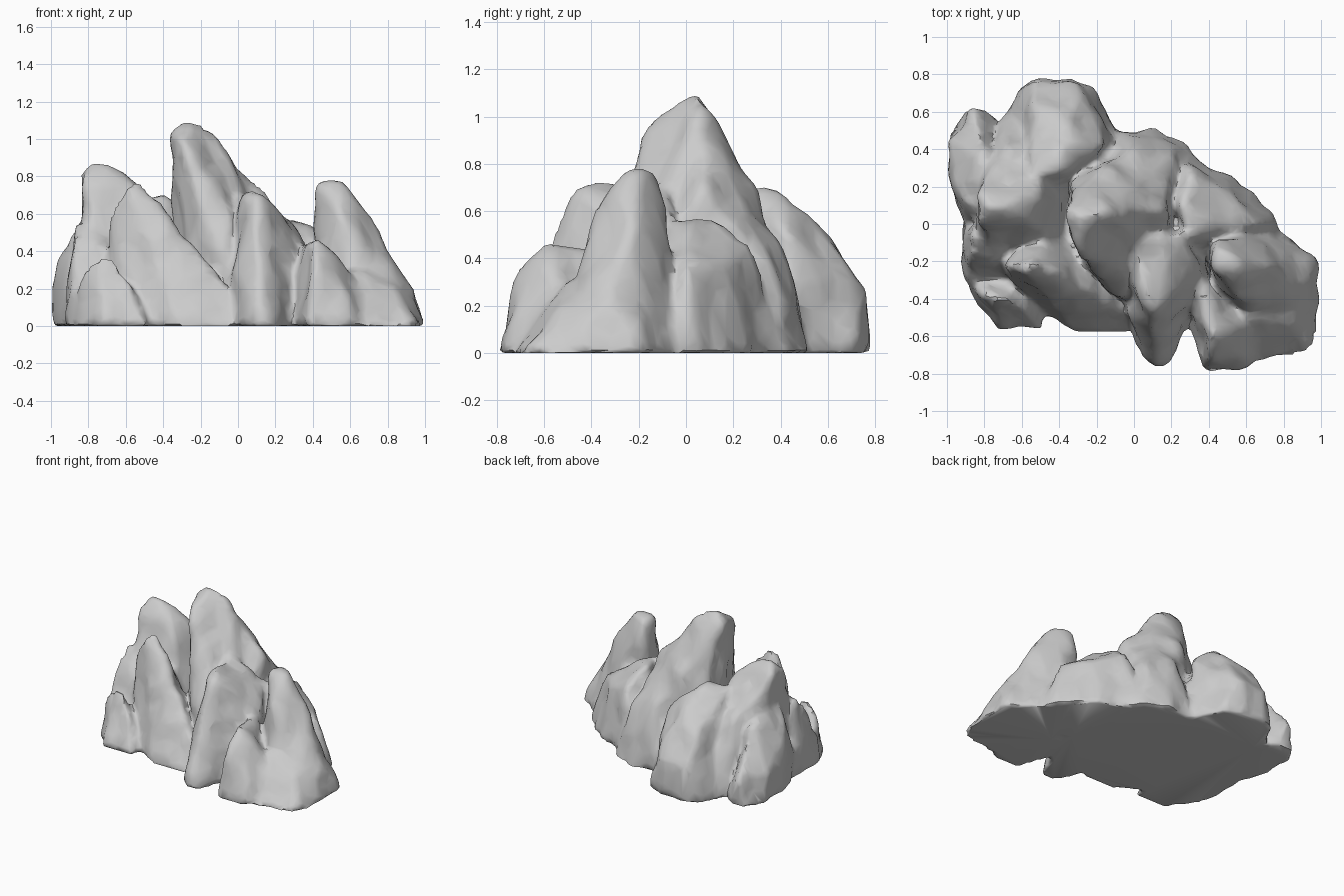
import bpy, bmesh
from mathutils import Vector, noise

default_cube = bpy.data.objects.get("Cube")
if default_cube:
    bpy.data.objects.remove(default_cube, do_unlink=True)

stone = bpy.data.materials.new("grey_stone")
stone.use_nodes = True
stone.diffuse_color = (.6, .6, .6, 1)
stone.node_tree.nodes["Principled BSDF"].inputs["Base Color"].default_value = (.6, .6, .6, 1)

rock = bmesh.new()


def crag(foot, crest):
    """Add one convex slab: a ground outline pulled up to its crest points."""
    points = [(x, y, 0) for x, y in foot] + list(crest)
    verts = [rock.verts.new(p) for p in points]
    hull = bmesh.ops.convex_hull(rock, input=verts)
    loose = {g for g in hull["geom_interior"] + hull["geom_unused"]
             if isinstance(g, bmesh.types.BMVert)}
    bmesh.ops.delete(rock, geom=list(loose), context="VERTS")


# low shoulder behind the right-hand spire
crag([(-.98, .48), (-.9, .61), (-.78, .6), (-.6, .3), (-.88, -.05), (-.96, .2)],
     [(-.92, .12, .45), (-.86, .1, .55), (-.8, .38, .5), (-.86, .6, .22), (-.99, .42, .2)])

# tall spire at the right-hand end
crag([(-.84, -.05), (-.8, .35), (-.68, .6), (-.5, .65), (-.3, .3), (-.3, -.2), (-.65, -.3)],
     [(-.83, .02, .82), (-.83, .15, .81), (-.76, .08, .88), (-.71, .09, .87), (-.58, .03, .77),
      (-.78, -.08, .6), (-.5, .2, .7), (-.68, .42, .5)])

# long slab running to the back
crag([(-.7, .5), (-.63, .71), (-.54, .77), (-.35, .77), (-.2, .71), (-.08, .46), (-.4, 0), (-.7, 0)],
     [(-.55, .25, .68), (-.4, .28, .68), (-.38, .42, .67), (-.52, .6, .46),
      (-.32, .6, .46), (-.53, .75, .26), (-.3, .76, .26), (-.16, .42, .5)])

# diagonal slab in front of the spire
crag([(-.73, -.22), (-.55, -.42), (-.3, -.58), (-.05, -.58), (.02, -.52), (-.1, -.2), (-.4, .1)],
     [(-.59, -.24, .75), (-.53, -.22, .76), (-.44, -.24, .67), (-.68, -.22, .59),
      (-.35, -.28, .56), (-.2, -.38, .36), (-.07, -.46, .22)])

# upright shoulder and low block at the front corner
crag([(-.92, -.2), (-.86, -.36), (-.6, -.4), (-.6, -.1), (-.9, 0)],
     [(-.88, -.16, .47), (-.85, -.06, .54), (-.7, -.15, .46)])
crag([(-.88, -.36), (-.72, -.57), (-.49, -.57), (-.46, -.42), (-.6, -.2), (-.85, -.2)],
     [(-.73, -.4, .37), (-.68, -.4, .37), (-.58, -.47, .25), (-.83, -.36, .26)])

# main summit and the broad slope behind it
crag([(-.28, .4), (-.1, .48), (.1, .5), (.28, .42), (.3, .1), (.3, -.3), (.1, -.5), (-.05, -.4), (-.28, -.15)],
     [(-.35, -.02, 1.02), (-.35, .08, 1.04), (-.28, .05, 1.1), (-.21, .05, 1.09), (-.35, .08, .62),
      (-.3, -.15, .98), (-.25, -.23, .77), (-.08, .08, .88), (0, .1, .78), (-.12, .24, .7),
      (.15, .08, .68), (0, .43, .38), (.22, .38, .32), (-.1, -.25, .68)])

# central front slab and the sloping face that joins it to the summit
crag([(-.04, -.5), (.05, -.72), (.12, -.77), (.19, -.75), (.27, -.52), (.4, -.3), (.3, 0), (0, -.2)],
     [(.05, -.42, .67), (.1, -.46, .7), (.17, -.42, .64), (.03, -.27, .67), (0, -.1, .72),
      (.25, -.05, .59), (.27, -.2, .56), (.36, -.25, .44), (.09, -.55, .53)])

# stepped slope on the far left-hand side
crag([(.2, .4), (.34, .32), (.53, .25), (.56, .1), (.72, .07), (.78, -.03), (.5, -.3), (.2, -.1)],
     [(.25, .1, .57), (.3, -.06, .56), (.41, .02, .52), (.3, .27, .45), (.5, .17, .35), (.65, 0, .36)])

# spire at the left-hand end and the shelf at its foot
crag([(.98, -.2), (.97, -.5), (.65, -.5), (.45, -.4), (.42, -.1), (.78, -.03)],
     [(.43, -.12, .75), (.53, -.18, .78), (.43, -.24, .75), (.56, -.24, .76), (.63, -.2, .68),
      (.73, -.22, .54), (.81, -.28, .38), (.44, -.2, .45), (.92, -.32, .21), (.54, -.38, .61),
      (.62, -.43, .42)])
crag([(.99, -.25), (.99, -.55), (.93, -.69), (.7, -.71), (.5, -.76), (.5, -.4)],
     [(.92, -.35, .2), (.75, -.46, .26), (.55, -.5, .3), (.6, -.66, .1), (.9, -.6, .08)])

# small front block and the valley floor behind it
crag([(.3, -.52), (.37, -.77), (.53, -.8), (.7, -.71), (.6, -.4), (.25, -.25)],
     [(.39, -.61, .44), (.43, -.6, .46), (.5, -.52, .4), (.41, -.71, .37), (.62, -.56, .27),
      (.34, -.3, .42)])

mesh = bpy.data.meshes.new("rock_formation")
rock.to_mesh(mesh)
rock.free()
formation = bpy.data.objects.new("rock_formation", mesh)
bpy.context.collection.objects.link(formation)

# fuse the slabs into a single weathered skin
fuse = formation.modifiers.new("fuse", "REMESH")
fuse.mode = "VOXEL"
fuse.voxel_size = .025
wear = formation.modifiers.new("wear", "SMOOTH")
wear.factor = .5
wear.iterations = 3


def bake(obj):
    """Replace the mesh with its modified result."""
    graph = bpy.context.evaluated_depsgraph_get()
    baked = bpy.data.meshes.new_from_object(obj.evaluated_get(graph))
    obj.modifiers.clear()
    obj.data = baked


bake(formation)

# swell the skin and carve diagonal ribs and lumps, leaving the underside flat
bm = bmesh.new()
bm.from_mesh(formation.data)
bm.normal_update()
offsets = []
for v in bm.verts:
    x, y, z = v.co
    across, along = .62 * x + .78 * y, .78 * x - .62 * y
    ribs = noise.noise(Vector((across * 8, along * 3, z * 2)))
    lumps = noise.noise(Vector((x * 9, y * 9, z * 6 + 5)))
    offsets.append(v.normal * (.008 + .025 * ribs + .02 * lumps) if z > .01 else Vector())
for v, offset in zip(bm.verts, offsets):
    v.co += offset
    v.co.z = max(v.co.z, 0)
bm.to_mesh(formation.data)
bm.free()

# simplify into broad planes
planes = formation.modifiers.new("planes", "DECIMATE")
planes.ratio = .2
bake(formation)

formation.data.materials.clear()
formation.data.materials.append(stone)
bpy.ops.object.select_all(action="DESELECT")
formation.select_set(True)
bpy.context.view_layer.objects.active = formation
bpy.ops.object.shade_smooth_by_angle(angle=.9)
